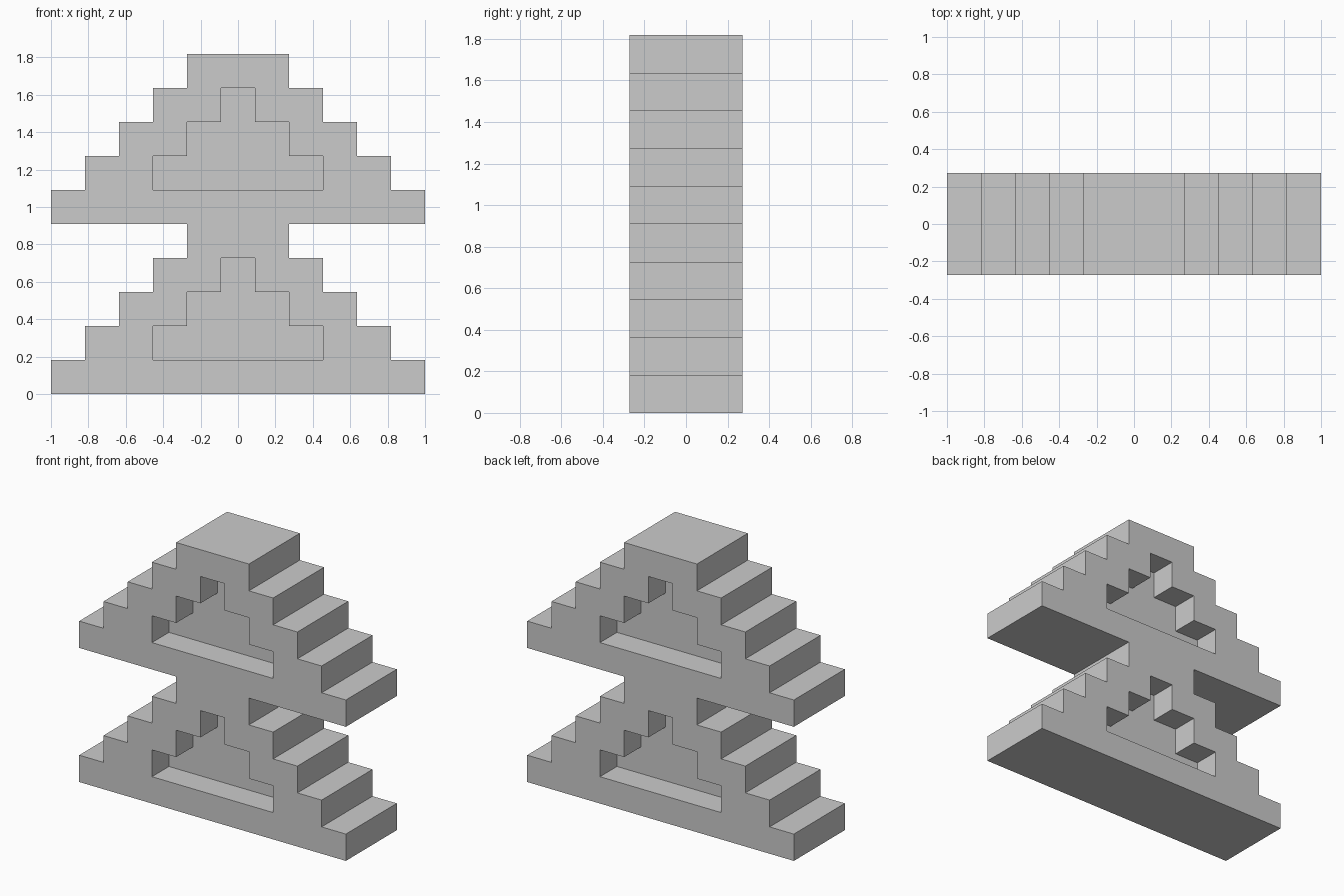
import bpy, bmesh

if "Cube" in bpy.data.objects:
    bpy.data.objects.remove(bpy.data.objects["Cube"])

U = 2 / 11          # one step
TIER = 5 * U        # height of one stepped tier


def stepped_prism(name, half_widths, z0, y0, y1):
    """Symmetric stepped outline, one row of height U per half width, extruded along y."""
    right = []
    for i, w in enumerate(half_widths):
        right += [(w * U, z0 + i * U), (w * U, z0 + (i + 1) * U)]
    outline = right + [(-x, z) for x, z in reversed(right)]
    bm = bmesh.new()
    face = bm.faces.new([bm.verts.new((x, y0, z)) for x, z in outline])
    ext = bmesh.ops.extrude_face_region(bm, geom=[face])
    verts = [g for g in ext["geom"] if isinstance(g, bmesh.types.BMVert)]
    bmesh.ops.translate(bm, verts=verts, vec=(0, y1 - y0, 0))
    bmesh.ops.recalc_face_normals(bm, faces=bm.faces)
    mesh = bpy.data.meshes.new(name)
    bm.to_mesh(mesh)
    bm.free()
    obj = bpy.data.objects.new(name, mesh)
    bpy.context.collection.objects.link(obj)
    return obj


# Two stacked stepped tiers as one solid
body = stepped_prism("stepped_body", [5.5, 4.5, 3.5, 2.5, 1.5] * 2, 0, -1.5 * U, 1.5 * U)

# Stepped recesses, one step deep, front and back of each tier
for tier in range(2):
    for side, y0, y1 in (("front", -2 * U, -0.5 * U), ("back", 0.5 * U, 2 * U)):
        cutter = stepped_prism(f"recess_cutter_{side}_{tier}", [2.5, 1.5, 0.5],
                               tier * TIER + U, y0, y1)
        cutter.hide_render = True
        cutter.hide_set(True)
        cut = body.modifiers.new(f"recess_{side}_{tier}", 'BOOLEAN')
        cut.operation = 'DIFFERENCE'
        cut.solver = 'EXACT'
        cut.object = cutter
